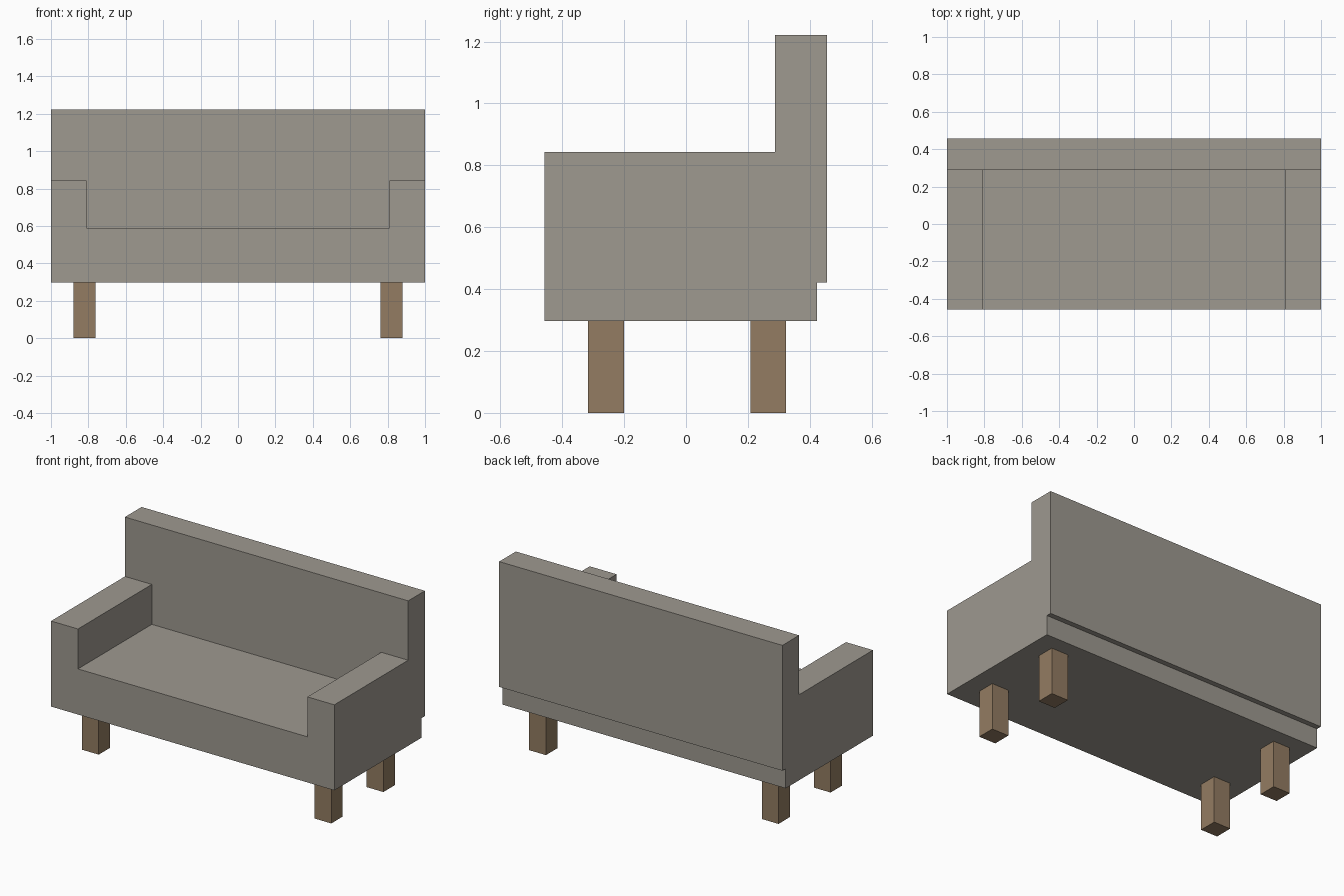
import bpy
import bmesh

if "Cube" in bpy.data.objects:
    bpy.data.objects.remove(bpy.data.objects["Cube"])


def material(name, rgb):
    m = bpy.data.materials.new(name)
    m.diffuse_color = (*rgb, 1.0)
    m.use_nodes = True
    m.node_tree.nodes["Principled BSDF"].inputs["Base Color"].default_value = m.diffuse_color
    return m


fabric = material("grey fabric", (0.342, 0.319, 0.279))
wood = material("brown wood", (0.292, 0.202, 0.122))


def prism(name, profile, x0, x1, mat):
    """Extrude a (y, z) side profile from x0 to x1."""
    bm = bmesh.new()
    face = bm.faces.new([bm.verts.new((x0, y, z)) for y, z in profile])
    ext = bmesh.ops.extrude_face_region(bm, geom=[face])
    for v in ext["geom"]:
        if isinstance(v, bmesh.types.BMVert):
            v.co.x = x1
    bmesh.ops.recalc_face_normals(bm, faces=bm.faces[:])
    me = bpy.data.meshes.new(name)
    bm.to_mesh(me)
    bm.free()
    me.materials.append(mat)
    ob = bpy.data.objects.new(name, me)
    bpy.context.collection.objects.link(ob)
    return ob


def rect(y0, y1, z0, z1):
    return [(y0, z0), (y1, z0), (y1, z1), (y0, z1)]


# Sofa body: side outline with tall backrest that overhangs the base at the rear
body = prism("sofa_body", [
    (-0.457, 0.297), (0.423, 0.297), (0.423, 0.422), (0.456, 0.422),
    (0.456, 1.222), (0.288, 1.222), (0.288, 0.843), (-0.457, 0.843),
], -1.0, 1.0, fabric)

# Seat recess cut between the two armrests
cutter = prism("seat_cutter", rect(-0.7, 0.288, 0.588, 1.0), -0.81, 0.81, fabric)
cutter.hide_render = True
cutter.hide_viewport = True
cut = body.modifiers.new("seat recess", "BOOLEAN")
cut.operation = "DIFFERENCE"
cut.solver = "EXACT"
cut.object = cutter

# Square legs
for row, y0, y1 in (("front", -0.316, -0.201), ("back", 0.209, 0.324)):
    for side, x0 in (("left", -0.88), ("right", 0.762)):
        prism(f"{row}_{side}_leg", rect(y0, y1, 0.0, 0.297), x0, x0 + 0.118, wood)
